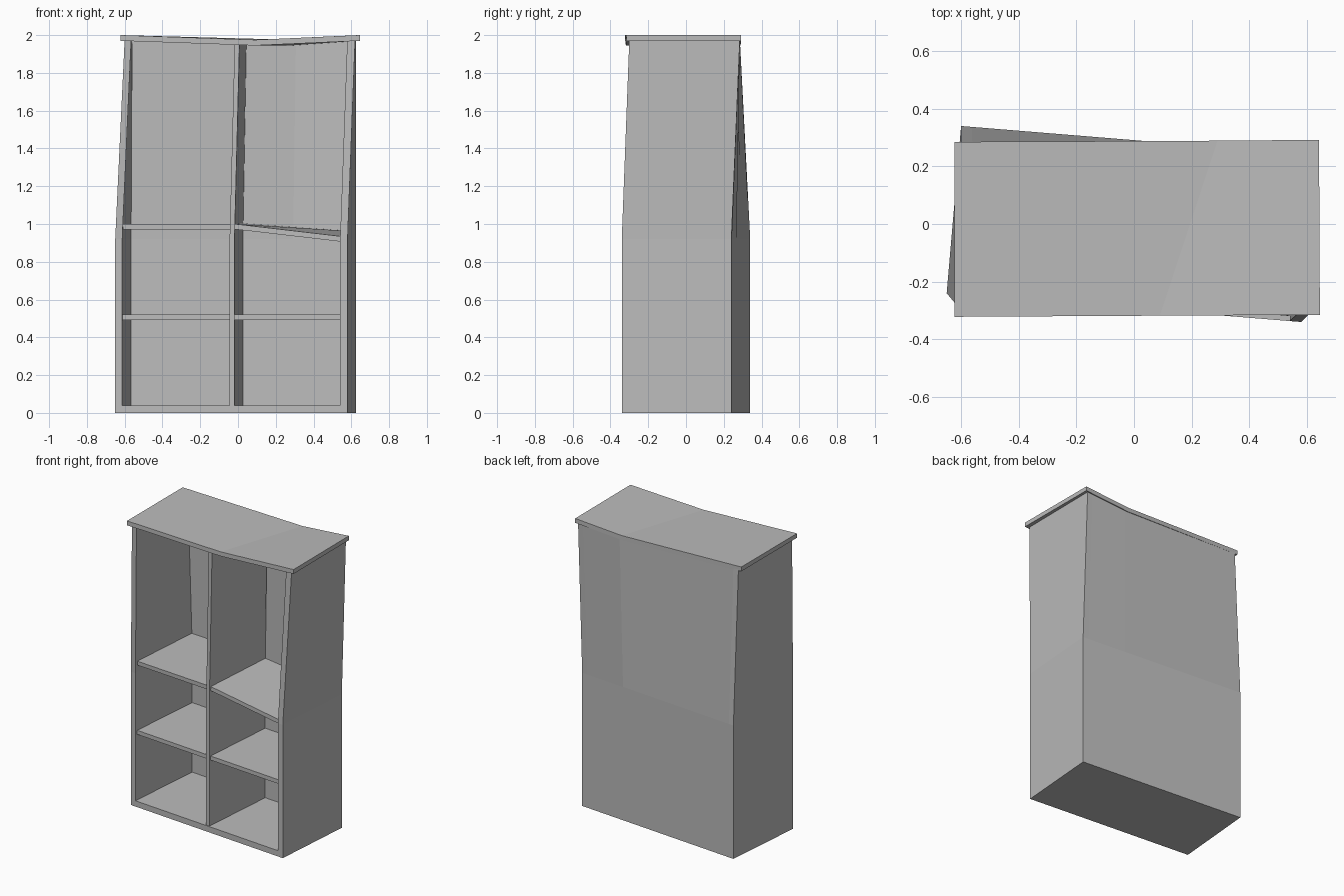
import bpy
import bmesh
from mathutils import Vector

if "Cube" in bpy.data.objects:
    bpy.data.objects.remove(bpy.data.objects["Cube"], do_unlink=True)

grey = bpy.data.materials.new("plain_grey")
grey.use_nodes = True
colour = (0.5, 0.5, 0.5, 1)
grey.diffuse_color = colour
grey.node_tree.nodes["Principled BSDF"].inputs["Base Color"].default_value = colour

# Footprint corners: front right, front left, back left, back right
BASE = [Vector(p) for p in ((-0.65, -0.24), (0.58, -0.34), (0.625, 0.24), (-0.60, 0.34))]
CROWN = [Vector(p) for p in ((-0.60, -0.30), (0.62, -0.30), (0.625, 0.285), (-0.60, 0.285))]
BEND, TOP = 0.92, 1.97


def place(u, v, z):
    """Cabinet space (u across, v deep) to the crooked, twisted case."""
    t = min(max((z - BEND) / (TOP - BEND), 0), 1)
    a, b, c, d = (p.lerp(q, t) for p, q in zip(BASE, CROWN))
    p = a.lerp(b, u).lerp(d.lerp(c, u), v)
    lean = t * 4 * u * (1 - u) * (v - 0.5) * 0.036
    return Vector((p.x + lean, p.y, z))


def solid(name, rings):
    """Stack rings of points; each ring runs along the front, then back again."""
    bm = bmesh.new()
    rows = [[bm.verts.new(p) for p in ring] for ring in rings]
    n = len(rows[0])
    for low, high in zip(rows, rows[1:]):
        for i in range(n):
            j = (i + 1) % n
            bm.faces.new((low[i], low[j], high[j], high[i]))
    for row in (rows[0], rows[-1]):
        for i in range(n // 2 - 1):
            bm.faces.new((row[i], row[i + 1], row[n - 2 - i], row[n - 1 - i]))
    bmesh.ops.recalc_face_normals(bm, faces=bm.faces)
    mesh = bpy.data.meshes.new(name)
    bm.to_mesh(mesh)
    bm.free()
    mesh.materials.append(grey)
    obj = bpy.data.objects.new(name, mesh)
    bpy.context.collection.objects.link(obj)


def part(name, us, v0, v1, *levels):
    """Each level is one height, or one height per ring point."""
    foot = [(u, v0) for u in us] + [(u, v1) for u in reversed(us)]
    rings = []
    for level in levels:
        heights = level if isinstance(level, tuple) else (level,) * len(foot)
        rings.append([place(u, v, z) for (u, v), z in zip(foot, heights)])
    solid(name, rings)


# Case
LEFT, MID0, MID1, RIGHT = 0.03, 0.492, 0.513, 0.968
INNER_BACK = 0.95
part("right_side_panel", (0, LEFT), 0, 1, 0, BEND, 1.98)
part("left_side_panel", (RIGHT, 1), 0, 1, 0, BEND, 1.98)
part("divider", (MID0, MID1), 0.01, INNER_BACK, 0.03, BEND, 1.96)
part("floor_board", (LEFT, RIGHT), 0, 1, 0, 0.04)
part("back_panel", (LEFT, 0.73, RIGHT), INNER_BACK, 1, 0.04, BEND,
     (1.98, 1.957, 1.98, 1.98, 1.957, 1.98))

# Shelves, one of them sagging at its outer front corner
SHELF_FRONT, THICK = 0.03, 0.028
for side, us in (("right", (LEFT, MID0)), ("left", (MID1, RIGHT))):
    part("lower_shelf_" + side, us, SHELF_FRONT, INNER_BACK, 0.52 - THICK, 0.52)
part("upper_shelf_right", (LEFT, MID0), SHELF_FRONT, INNER_BACK, 1 - THICK, 1)
sag = (1.0, 0.935, 0.963, 1.003)
part("upper_shelf_left", (MID1, RIGHT), SHELF_FRONT, INNER_BACK,
     tuple(z - THICK for z in sag), sag)

# Top board, creased along a slanted line
outline = [(-0.622, -0.322, 2), (0.09, -0.318, 1.975), (0.645, -0.315, 2),
           (0.642, 0.292, 2), (0.29, 0.289, 1.975), (-0.622, 0.285, 2)]
solid("top_board", [[Vector((x, y, z - drop)) for x, y, z in outline] for drop in (0.03, 0)])
